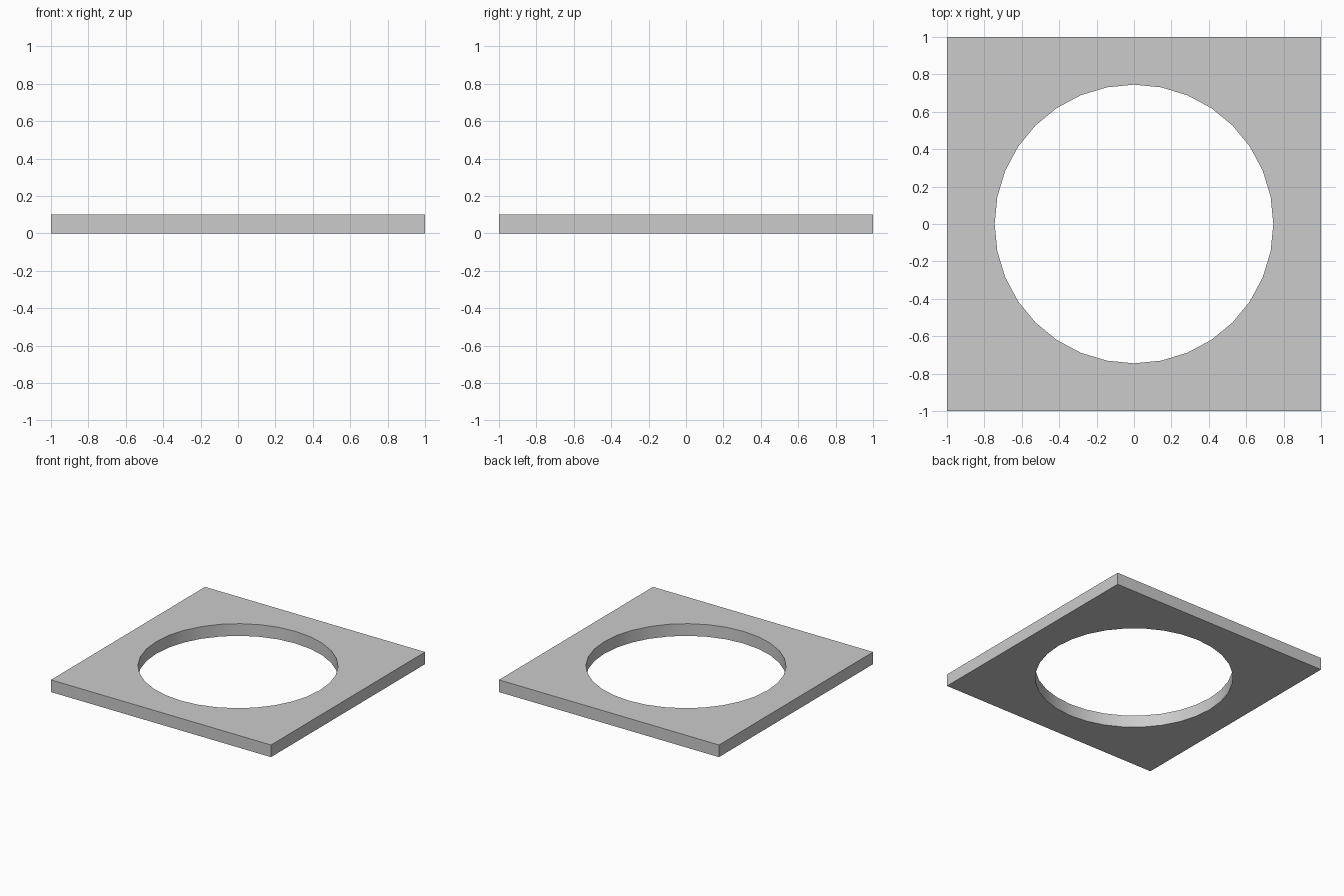
import bpy, bmesh
from math import sin, cos, pi, radians

if "Cube" in bpy.data.objects:
    bpy.data.objects.remove(bpy.data.objects["Cube"])

SIDES, RADIUS, HALF, HEIGHT = 32, 0.745, 1.0, 0.10


def ring(bm, z, square):
    """Loop of vertices on the hole circle, or projected onto the square edge."""
    verts = []
    for i in range(SIDES):
        c, s = cos(2 * pi * i / SIDES), sin(2 * pi * i / SIDES)
        r = HALF / max(abs(c), abs(s)) if square else RADIUS
        verts.append(bm.verts.new((r * c, r * s, z)))
    return verts


# Square plate with a round through-hole: four loops joined into a closed section
bm = bmesh.new()
loops = [ring(bm, 0, True), ring(bm, HEIGHT, True),
         ring(bm, HEIGHT, False), ring(bm, 0, False)]
for k in range(4):
    a, b = loops[k], loops[(k + 1) % 4]
    for i in range(SIDES):
        j = (i + 1) % SIDES
        bm.faces.new((a[i], a[j], b[j], b[i]))
bmesh.ops.recalc_face_normals(bm, faces=bm.faces)

mesh = bpy.data.meshes.new("square_plate_with_hole")
bm.to_mesh(mesh)
bm.free()
plate = bpy.data.objects.new("square_plate_with_hole", mesh)
bpy.context.collection.objects.link(plate)

# Smooth hole wall, crisp plate edges
bpy.context.view_layer.objects.active = plate
plate.select_set(True)
bpy.ops.object.shade_smooth_by_angle(angle=radians(30))
